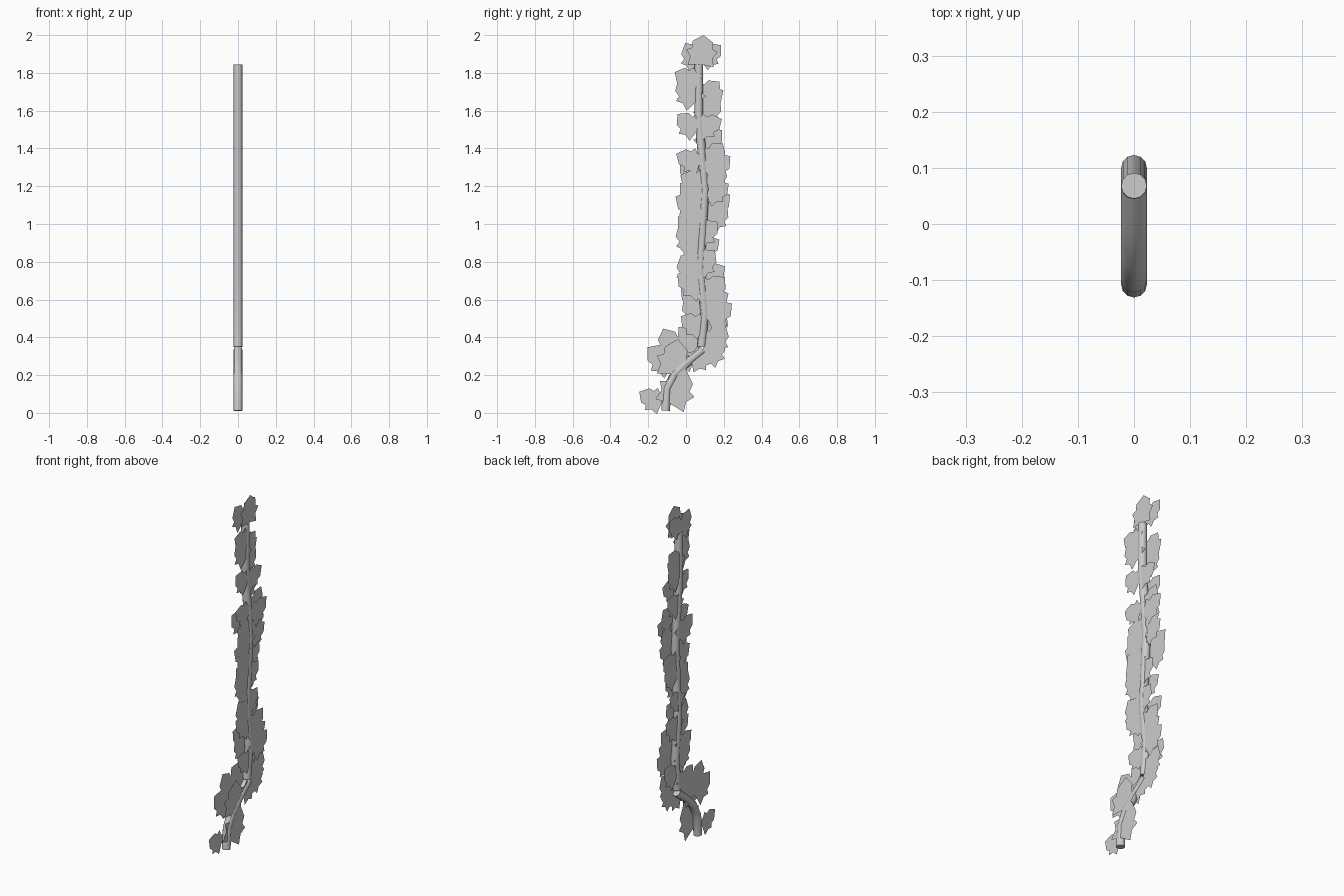
import bpy, math, random

if "Cube" in bpy.data.objects:
    bpy.data.objects.remove(bpy.data.objects["Cube"])
random.seed(4)

R = 0.023
LOWER = [(-.108, .012), (-.10, .13), (-.06, .205), (0, .262), (.09, .335)]
UPPER = [(.082, .35), (.10, .53), (.075, .77), (.10, 1.18), (.067, 1.58), (.068, 1.845)]


def stem(name, pts):
    # round tube with capped ends, following a path in the y-z plane
    cu = bpy.data.curves.new(name, 'CURVE')
    cu.dimensions = '3D'
    cu.bevel_depth = R
    cu.bevel_resolution = 4
    cu.use_fill_caps = True
    sp = cu.splines.new('POLY')
    sp.points.add(len(pts) - 1)
    for p, (y, z) in zip(sp.points, pts):
        p.co = (0, y, z, 1)
    ob = bpy.data.objects.new(name, cu)
    bpy.context.collection.objects.link(ob)
    bpy.ops.object.select_all(action='DESELECT')
    ob.select_set(True)
    bpy.context.view_layer.objects.active = ob
    bpy.ops.object.convert(target='MESH')
    bpy.ops.object.shade_smooth_by_angle(angle=math.radians(40))


def stem_y(z):
    # y of the upper stem at height z
    for (y0, z0), (y1, z1) in zip(UPPER, UPPER[1:]):
        if z <= z1:
            return y0 + (y1 - y0) * (z - z0) / (z1 - z0)
    return UPPER[-1][0]


stem("lower_stem", LOWER)
stem("upper_stem", UPPER)

# half outline of a pointed, lobed leaf: along the axis, across it
HALF = [(-.50, 0), (-.56, .46), (-.25, .40), (-.02, .56), (.06, .36), (.30, .36)]
OUTLINE = HALF + [(.60, 0)] + [(u, -v) for u, v in reversed(HALF[1:])]
verts, faces = [], []


def leaf(y, z, size, angle):
    # flat leaf parallel to the y-z plane, layered within the stem thickness
    a = math.radians(angle)
    x = random.choice((-1, 1, 1)) * random.uniform(.012, .020)
    start, n = len(verts), len(OUTLINE)
    verts.append((x, y, z))
    for u, v in OUTLINE:
        verts.append((x, y + size * (u * math.cos(a) - v * math.sin(a)),
                      min(2, z + size * (u * math.sin(a) + v * math.cos(a)))))
    faces.extend((start, start + 1 + k, start + 1 + (k + 1) % n) for k in range(n))


# leaves at the foot and at the tip
for spec in [(-.185, .075, .12, 150), (-.045, .13, .18, 65), (-.135, .29, .15, 140),
             (-.085, .37, .14, 115), (-.06, .29, .17, 80), (0, .33, .16, 60),
             (.085, .29, .12, 20), (.035, 1.89, .13, 120), (.085, 1.92, .15, 85),
             (.13, 1.90, .12, 40)]:
    leaf(*spec)

# leaves along each side of the stem: first height, last height, count, side, offset
for z0, z1, count, side, off in [
        (.33, .73, 7, 1, .065), (.80, .96, 3, 1, .03), (1.04, 1.31, 5, 1, .068),
        (1.37, 1.60, 4, 1, .065), (1.67, 1.70, 2, 1, .055),
        (.40, .76, 6, -1, .065), (.87, 1.34, 9, -1, .065),
        (1.53, 1.53, 1, -1, .055), (1.70, 1.77, 2, -1, .06)]:
    for i in range(count):
        z = z0 + (z1 - z0) * i / max(1, count - 1)
        turn = random.uniform(25, 60)
        leaf(stem_y(z) + side * (off + random.uniform(-.015, .01)), z,
             random.uniform(.12, .145), turn if side > 0 else 180 - turn)

me = bpy.data.meshes.new("leaves")
me.from_pydata(verts, [], faces)
bpy.context.collection.objects.link(bpy.data.objects.new("leaves", me))
